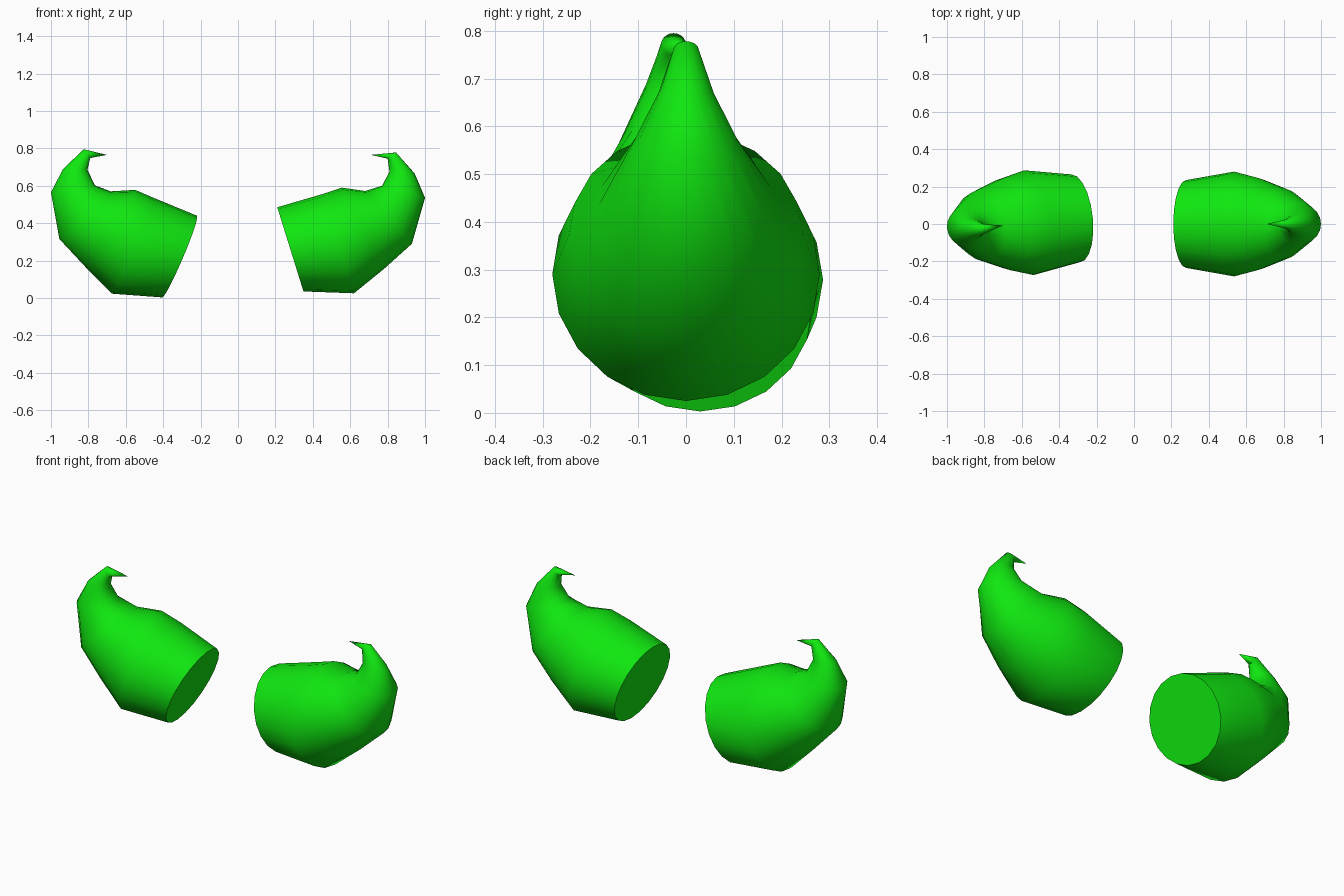
import bpy, bmesh, math

if "Cube" in bpy.data.objects:
    bpy.data.objects.remove(bpy.data.objects["Cube"])

SIDES = 20

green = bpy.data.materials.new("bright green")
green.diffuse_color = (0.005, 0.8, 0.005, 1)
green.use_nodes = True
green.node_tree.nodes["Principled BSDF"].inputs["Base Color"].default_value = green.diffuse_color

# Each ring: inner (x, z), outer (x, z), half width, y offset
right_rings = [
    (0.21, 0.485, 0.35, 0.035, 0.235, 0),   # flat heel opening
    (0.45, 0.555, 0.62, 0.025, 0.28, 0),
    (0.555, 0.59, 0.78, 0.155, 0.245, 0),
    (0.68, 0.572, 0.93, 0.29, 0.185, 0),
    (0.77, 0.6, 1.0, 0.535, 0.11, 0),
    (0.81, 0.675, 0.945, 0.665, 0.058, 0),
    (0.80, 0.745, 0.845, 0.778, 0.026, 0),
]
left_rings = [
    (-0.22, 0.44, -0.405, 0.003, 0.235, 0.03),
    (-0.45, 0.535, -0.675, 0.023, 0.28, 0.007),
    (-0.55, 0.578, -0.815, 0.165, 0.245, -0.002),
    (-0.68, 0.57, -0.955, 0.315, 0.185, -0.012),
    (-0.765, 0.602, -1.0, 0.565, 0.11, -0.022),
    (-0.805, 0.685, -0.935, 0.69, 0.058, -0.026),
    (-0.79, 0.748, -0.825, 0.795, 0.026, -0.026),
]


def curled_shoe(name, rings, tip, yaw):
    """Loft round sections from the heel opening to the pointed, curled toe."""
    bm = bmesh.new()
    loops = []
    for xi, zi, xo, zo, w, y0 in rings:
        loop = []
        for i in range(SIDES):
            a = 2 * math.pi * i / SIDES
            t = (1 - math.cos(a)) / 2
            dy = w * math.sin(a)
            loop.append(bm.verts.new((xi + (xo - xi) * t - yaw * dy, y0 + dy,
                                      zi + (zo - zi) * t)))
        loops.append(loop)
    for a, b in zip(loops, loops[1:]):
        for i in range(SIDES):
            j = (i + 1) % SIDES
            bm.faces.new((a[i], a[j], b[j], b[i]))
    # heel cap and toe point
    bm.faces.new(loops[0])
    point = bm.verts.new(tip)
    for i in range(SIDES):
        bm.faces.new((loops[-1][i], loops[-1][(i + 1) % SIDES], point))
    bmesh.ops.recalc_face_normals(bm, faces=bm.faces)
    mesh = bpy.data.meshes.new(name)
    bm.to_mesh(mesh)
    bm.free()
    mesh.materials.append(green)
    obj = bpy.data.objects.new(name, mesh)
    bpy.context.collection.objects.link(obj)
    bpy.ops.object.select_all(action='DESELECT')
    obj.select_set(True)
    bpy.context.view_layer.objects.active = obj
    bpy.ops.object.shade_smooth_by_angle(angle=math.radians(60))


curled_shoe("right_shoe", right_rings, (0.71, 0.0, 0.765), 0)
curled_shoe("left_shoe", left_rings, (-0.70, -0.008, 0.765), 0.09)
